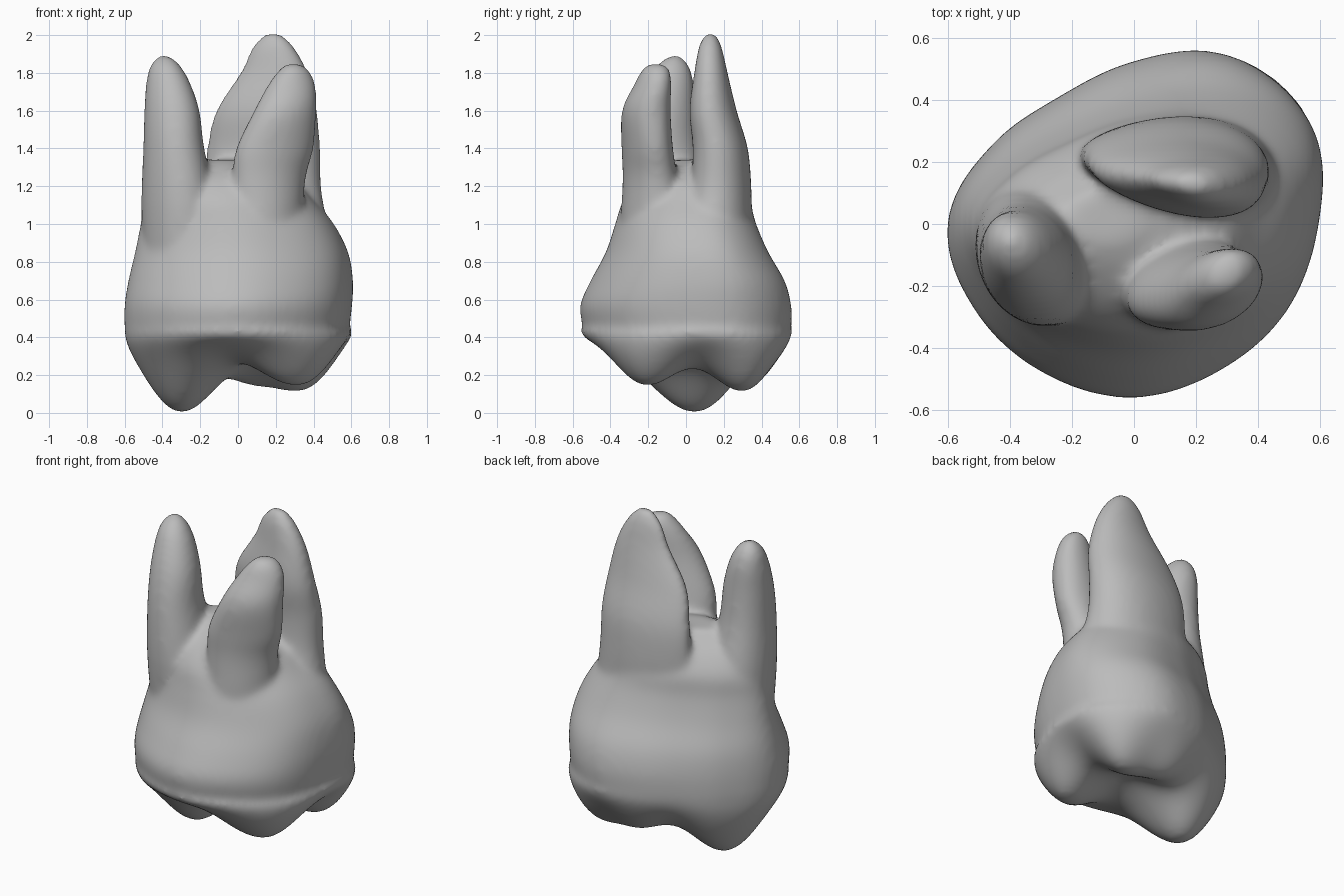
import bpy
import bmesh
from math import cos, sin, pi, exp, radians

if "Cube" in bpy.data.objects:
    bpy.data.objects.remove(bpy.data.objects["Cube"], do_unlink=True)

SEG = 72
EQUATOR = .45
# Crown outline: radius every 30 degrees, anticlockwise from +x
RADII = [.595, .66, .63, .525, .475, .52, .6, .58, .56, .56, .55, .57]
# Biting cusps: x, y, height, spread
CUSPS = [(-.32, .09, .34, .08), (-.3, -.18, .09, .05), (.38, -.21, .22, .05),
         (.16, -.28, .08, .03), (.3, .29, .21, .05), (.04, .38, .14, .03),
         (.46, .38, .12, .03)]
# Crown and neck: z, x min, x max, y min, y max
NECK = [(EQUATOR, -.6, .58, -.545, .555), (.57, -.6, .595, -.56, .555),
        (.7, -.58, .6, -.505, .52),
        (.85, -.545, .575, -.425, .435), (1.0, -.515, .5, -.375, .37),
        (1.12, -.49, .4, -.335, .335), (1.22, -.42, .31, -.26, .26),
        (1.3, -.3, .17, -.15, .17), (1.34, -.22, .03, -.06, .12)]
# Roots: (x shear, y shear, flare towards +x), then z, centre x, centre y, half width, half depth
ROOTS = [
    ((-.12, 0, 0),
     [(.8, -.3, -.08, .2, .23), (1.1, -.315, -.1, .195, .23), (1.4, -.34, -.12, .16, .19),
      (1.6, -.35, -.11, .145, .16), (1.75, -.37, -.085, .115, .125),
      (1.84, -.385, -.07, .078, .085), (1.89, -.39, -.06, .03, .03)]),
    ((0, -.08, .25),
     [(.8, .15, .15, .34, .22), (1.0, .14, .165, .33, .185), (1.2, .13, .19, .31, .155),
      (1.4, .135, .187, .3, .14), (1.6, .15, .148, .268, .12),
      (1.8, .19, .135, .18, .085), (1.94, .185, .13, .11, .058), (2.01, .18, .13, .04, .025)]),
    ((0, .2, 0),
     [(.8, .14, -.15, .2, .2), (1.05, .155, -.18, .19, .16), (1.25, .165, -.19, .195, .14),
      (1.4, .195, -.205, .205, .13),
      (1.6, .25, -.21, .165, .125), (1.74, .285, -.175, .125, .095),
      (1.82, .295, -.16, .075, .07), (1.85, .29, -.16, .03, .03)]),
]


def spline(p0, p1, p2, p3, t):
    return p1 + .5 * t * (p2 - p0 + t * (2 * p0 - 5 * p1 + 4 * p2 - p3
                                         + t * (3 * (p1 - p2) + p3 - p0)))


def refine(rows, parts=4):
    """Rows of numbers with smoothly curved rows added between them."""
    last = len(rows) - 1
    out = []
    for k in range(last):
        near = [rows[min(max(k + j, 0), last)] for j in (-1, 0, 1, 2)]
        for n in range(parts):
            out.append([spline(*column, n / parts) for column in zip(*near)])
    return out + [rows[-1]]


def outline(i):
    pos = i * len(RADII) / SEG
    k = int(pos)
    r = spline(*(RADII[(k + j) % len(RADII)] for j in (-1, 0, 1, 2)), pos - k)
    a = 2 * pi * i / SEG
    return r * cos(a), r * sin(a)


def loft(bm, rings):
    """Closed skin through rings of points, listed from bottom to top."""
    rows = [[bm.verts.new(p) for p in ring] for ring in rings]
    for low, high in zip(rows, rows[1:]):
        for i in range(SEG):
            j = (i + 1) % SEG
            bm.faces.new((low[i], low[j], high[j], high[i]))
    bm.faces.new(rows[0][::-1])
    bm.faces.new(rows[-1])


def biting_height(x, y):
    return .35 - sum(h * exp(-((x - cx) ** 2 + (y - cy) ** 2) / s) for cx, cy, h, s in CUSPS)


def root_ring(shape, z, cx, cy, rx, ry):
    shear_x, shear_y, flare = shape
    ring = []
    for i in range(SEG):
        a = 2 * pi * i / SEG
        dx, dy = rx * cos(a), ry * sin(a) * (1 + flare * cos(a))
        ring.append((cx + dx + shear_x * dy, cy + dy + shear_y * dx, z))
    return ring


bm = bmesh.new()
base = [outline(i) for i in range(SEG)]

# Crown: cusped underside, then the wall up to the fork of the roots
rings = []
for step in range(1, 30):
    t = sin(step / 30 * pi / 2)
    drop = (1 - t ** 4) ** .4
    rings.append([(x * t, y * t, EQUATOR - drop * (EQUATOR - biting_height(x * t, y * t)))
                  for x, y in base])
for z, x0, x1, y0, y1 in refine(NECK):
    rings.append([((x0 + x1) / 2 + x * (x1 - x0) / 1.2,
                   (y0 + y1) / 2 + y * (y1 - y0) / 1.12, z) for x, y in base])
loft(bm, rings)

# Three roots
for shape, rows in ROOTS:
    loft(bm, [root_ring(shape, *row) for row in refine(rows)])

bmesh.ops.recalc_face_normals(bm, faces=bm.faces)
mesh = bpy.data.meshes.new("molar_tooth")
bm.to_mesh(mesh)
bm.free()
tooth = bpy.data.objects.new("molar_tooth", mesh)
bpy.context.collection.objects.link(tooth)

# Plain grey
grey = bpy.data.materials.new("plain_grey")
grey.use_nodes = True
grey.diffuse_color = (.5, .5, .5, 1)
grey.node_tree.nodes["Principled BSDF"].inputs["Base Color"].default_value = (.5, .5, .5, 1)
mesh.materials.append(grey)

# Fuse the parts into one skin and soften the joins
fuse = tooth.modifiers.new("fuse", 'REMESH')
fuse.mode = 'VOXEL'
fuse.voxel_size = .018
fuse.use_smooth_shade = True
soften = tooth.modifiers.new("soften", 'SMOOTH')
soften.factor = .5
soften.iterations = 14

bpy.ops.object.select_all(action='DESELECT')
tooth.select_set(True)
bpy.context.view_layer.objects.active = tooth
bpy.ops.object.shade_smooth_by_angle(angle=radians(60))
